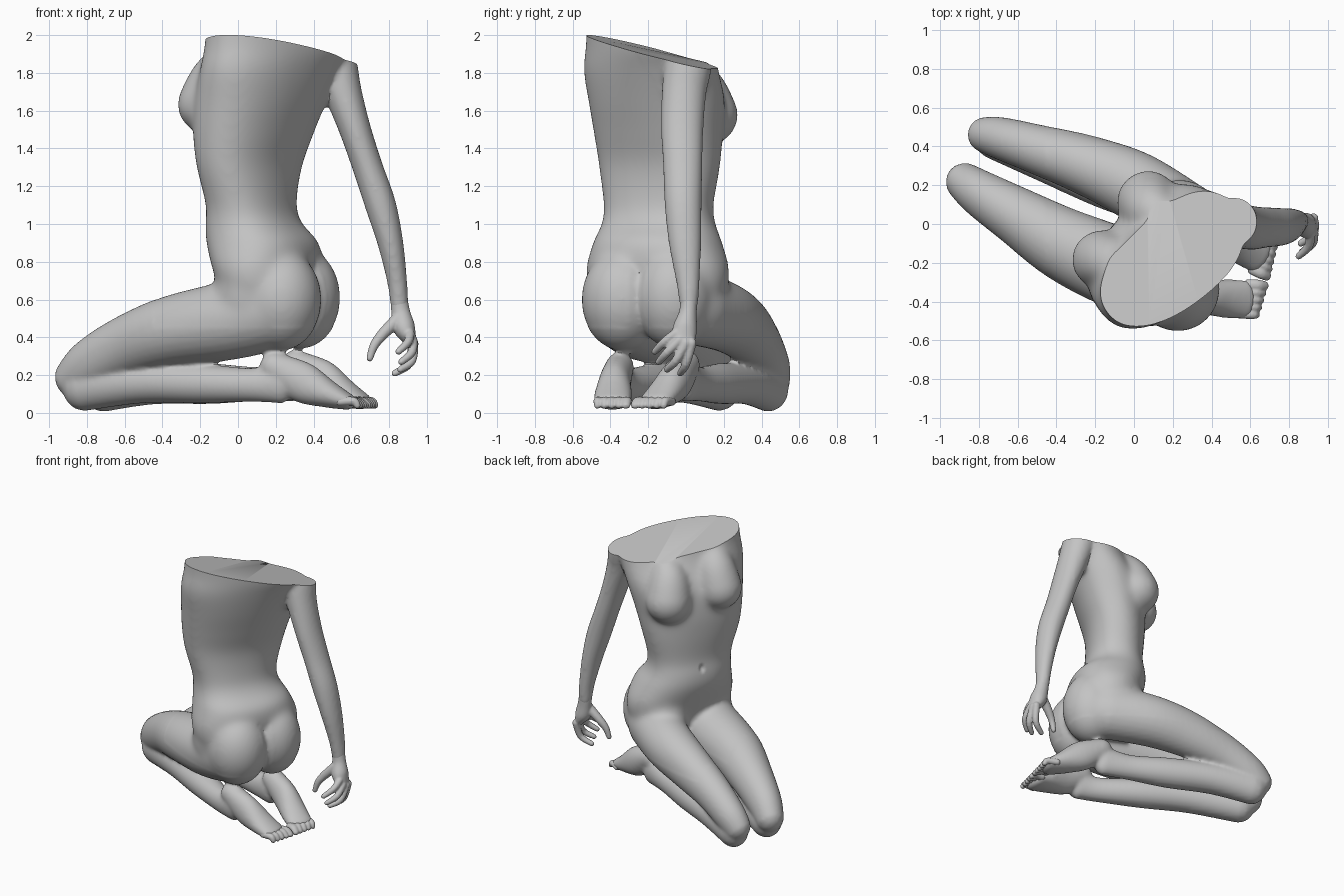
import bpy, bmesh, math
from mathutils import Vector, Matrix

if "Cube" in bpy.data.objects:
    bpy.data.objects.remove(bpy.data.objects["Cube"])

grey = bpy.data.materials.new("plain_grey")
grey.use_nodes = True
grey.diffuse_color = (0.55, 0.55, 0.55, 1)
grey.node_tree.nodes["Principled BSDF"].inputs["Base Color"].default_value = (0.55, 0.55, 0.55, 1)


def spline(pts, steps=5):
    """Catmull-Rom samples through tuples of any length."""
    p = [pts[0]] + list(pts) + [pts[-1]]
    out = []
    for i in range(1, len(p) - 2):
        for k in range(steps):
            t = k / steps
            out.append([0.5 * (2 * b + (c - a) * t + (2 * a - 5 * b + 4 * c - d) * t * t
                               + (3 * b - a - 3 * c + d) * t ** 3)
                        for a, b, c, d in zip(p[i - 1], p[i], p[i + 1], p[i + 2])])
    return out + [list(pts[-1])]


def loft(bm, rings, power=1.0, n=28):
    """Skin closed rings given as (centre, u, v)."""
    def pw(q):
        return math.copysign(abs(q) ** power, q)
    loops = []
    for c, u, v in rings:
        angles = [2 * math.pi * i / n for i in range(n)]
        loops.append([bm.verts.new(c + u * pw(math.cos(a)) + v * pw(math.sin(a))) for a in angles])
    for r, s in zip(loops, loops[1:]):
        for i in range(n):
            j = (i + 1) % n
            bm.faces.new((r[i], r[j], s[j], s[i]))
    bm.faces.new(loops[0][::-1])
    bm.faces.new(loops[-1])


def tube(bm, pts, hint=(0, 0, 1), n=28):
    """Round-ended limb through (x, y, z, side radius, other radius)."""
    s = spline(pts)
    cs = [Vector(q[:3]) for q in s]
    rings = []
    for i, q in enumerate(s):
        t = (cs[min(i + 1, len(s) - 1)] - cs[max(i - 1, 0)]).normalized()
        u = t.cross(Vector(hint)).normalized()
        v = u.cross(t).normalized()
        ring = [(cs[i], u * q[3], v * q[4])]
        if i in (0, len(s) - 1):
            sign = -1 if i == 0 else 1
            r = min(q[3], q[4])
            for a in (25, 50, 70, 84):
                k = math.cos(math.radians(a))
                ring.append((cs[i] + t * sign * r * math.sin(math.radians(a)), u * q[3] * k, v * q[4] * k))
            if i == 0:
                ring.reverse()
        rings += ring
    loft(bm, rings, n=n)


def ball(bm, centre, size):
    m = Matrix.Translation(centre) @ Matrix.Diagonal((*size, 1))
    bmesh.ops.create_uvsphere(bm, u_segments=32, v_segments=20, radius=1, matrix=m)


def finish(name, bm, voxel, smooth):
    """Fuse the overlapping pieces into one smooth skin."""
    bmesh.ops.recalc_face_normals(bm, faces=bm.faces[:])
    me = bpy.data.meshes.new(name)
    bm.to_mesh(me)
    bm.free()
    ob = bpy.data.objects.new(name, me)
    bpy.context.scene.collection.objects.link(ob)
    rm = ob.modifiers.new("fuse", 'REMESH')
    rm.mode = 'VOXEL'
    rm.voxel_size = voxel
    sm = ob.modifiers.new("soften", 'SMOOTH')
    sm.factor = 0.5
    sm.iterations = smooth
    bpy.context.view_layer.update()
    dg = bpy.context.evaluated_depsgraph_get()
    ob.data = bpy.data.meshes.new_from_object(ob.evaluated_get(dg))
    ob.modifiers.clear()
    ob.data.name = name
    ob.data.materials.clear()
    ob.data.materials.append(grey)
    return ob


def shade(ob):
    bpy.ops.object.select_all(action='DESELECT')
    ob.select_set(True)
    bpy.context.view_layer.objects.active = ob
    bpy.ops.object.shade_smooth_by_angle(angle=math.radians(42))


body = bmesh.new()

# Torso: x, y, z, half width, half depth, turn in degrees
torso = [(.15, -.15, .42, .22, .16, 65), (.17, -.15, .6, .36, .21, 66), (.16, -.15, .75, .395, .25, 65),
         (.13, -.15, .9, .35, .268, 63), (.085, -.145, 1.0, .312, .227, 62), (.07, -.145, 1.1, .308, .2, 60),
         (.06, -.14, 1.3, .355, .208, 54), (.08, -.145, 1.47, .385, .235, 50), (.12, -.155, 1.65, .415, .255, 47),
         (.175, -.185, 1.82, .44, .242, 42), (.22, -.187, 1.95, .452, .235, 37), (.23, -.187, 2.14, .452, .235, 37)]
rings = []
for x, y, z, a, b, turn in spline(torso):
    c, s = math.cos(math.radians(turn)), math.sin(math.radians(turn))
    rings.append((Vector((x, y, z)), Vector((c, s, 0)) * a, Vector((-s, c, 0)) * b))
loft(body, rings, power=0.88, n=48)

# Chest masses sloping down from the collar
tube(body, [(-.03, -.27, 1.93, .08, .08), (-.115, -.2, 1.78, .135, .13), (-.172, -.18, 1.63, .155, .15)], (1, -1, 0))
tube(body, [(.2, .0, 1.86, .07, .07), (.1, .07, 1.73, .135, .13), (.068, .118, 1.575, .165, .158)], (1, -1, 0))

# Seat and hip masses
ball(body, (.225, -.335, .6), (.218, .22, .27))
ball(body, (.335, -.065, .61), (.208, .208, .268))
ball(body, (.07, -.31, .63), (.2, .2, .24))
ball(body, (.18, .05, .64), (.2, .175, .24))

# Thighs, shins and feet
tube(body, [(.18, -.32, .55, .21, .22), (-.05, -.24, .49, .215, .21), (-.35, -.11, .435, .19, .187),
            (-.6, .04, .35, .15, .16), (-.78, .15, .255, .122, .138), (-.866, .212, .182, .102, .115)])
tube(body, [(.26, .04, .56, .18, .2), (0, .2, .51, .18, .185), (-.25, .305, .445, .155, .168),
            (-.5, .385, .35, .128, .14), (-.68, .44, .245, .11, .122), (-.758, .458, .175, .095, .108)])
tube(body, [(-.82, .18, .135, .11, .125), (-.5, .0, .16, .107, .108), (-.2, -.16, .155, .102, .104),
            (.08, -.31, .148, .078, .09), (.22, -.36, .16, .07, .112)])
tube(body, [(-.72, .44, .13, .105, .125), (-.45, .32, .155, .107, .11), (-.15, .18, .155, .102, .108),
            (.1, .07, .153, .078, .092), (.28, .0, .17, .07, .112)])
tube(body, [(.19, -.35, .245, .075, .08), (.34, -.375, .162, .085, .108), (.48, -.385, .098, .1, .073),
            (.58, -.39, .06, .1, .045)])
tube(body, [(.3, .0, .255, .075, .08), (.44, -.05, .175, .085, .108), (.56, -.115, .105, .095, .075),
            (.65, -.165, .062, .095, .045)])

# Right arm down to the wrist: radii are y then x
tube(body, [(.48, .03, 1.98, .12, .12), (.522, .01, 1.83, .125, .112), (.555, -.01, 1.7, .118, .1),
            (.62, -.02, 1.5, .112, .084), (.687, -.017, 1.3, .104, .08), (.755, -.015, 1.1, .098, .082),
            (.807, -.005, .9, .086, .068), (.842, .01, .7, .063, .053), (.855, .015, .57, .048, .047)], (1, 0, 0))

figure = finish("body", body, 0.013, 8)

bm = bmesh.new()
bm.from_mesh(figure.data)

# Extra softening over the trunk, leaving the arm and the cleft crisp
cleft, across = Vector((.28, -.2, 0)), Vector((.37, .93, 0))
trunk = []
for v in bm.verts:
    x, y, z = v.co
    in_cleft = x > .3 and z < .8 and abs((v.co - cleft).dot(across)) < .05
    if .45 < z < 2.05 and -.45 < x < (.48 if z > 1.2 else .62) and not in_cleft:
        trunk.append(v)
for _ in range(22):
    bmesh.ops.smooth_vert(bm, verts=trunk, factor=0.5, use_axis_x=True, use_axis_y=True, use_axis_z=True)

# Navel dent
facing, side = Vector((-.88, .47, 0)), Vector((.47, .88, 0))
middle = Vector((.085, -.145, 1.04))
for v in bm.verts:
    d = v.co - middle
    r = math.hypot(d.dot(side), d.z * 0.7)
    if r < 0.026 and d.dot(facing) > 0:
        v.co -= facing * 0.018 * (1 - r / 0.026)

# Flat cut across the shoulders
bmesh.ops.bisect_plane(bm, geom=bm.verts[:] + bm.edges[:] + bm.faces[:], dist=1e-5,
                       plane_co=(0, 0, 1.886), plane_no=(.069, .215, 1), clear_outer=True)
rim = [e for e in bm.edges if e.is_boundary]
bmesh.ops.holes_fill(bm, edges=rim, sides=0)
bmesh.ops.recalc_face_normals(bm, faces=bm.faces[:])
bm.to_mesh(figure.data)
bm.free()
shade(figure)

# Right hand: palm, four curled fingers and thumb
hand = bmesh.new()
tube(hand, [(.853, .015, .6, .045, .045), (.862, .01, .53, .047, .05), (.88, -.005, .45, .064, .058),
            (.912, -.015, .385, .062, .035)], (1, 0, 0))
fingers = [[(.91, -.055, .42), (.9, -.115, .375), (.85, -.165, .325)],
           [(.925, -.035, .385), (.92, -.1, .32), (.865, -.145, .27)],
           [(.93, .0, .37), (.92, -.055, .275), (.86, -.1, .23)],
           [(.925, .03, .37), (.905, .0, .26), (.83, -.03, .21)]]
for joints in fingers:
    tube(hand, [(*p, r, r) for p, r in zip(joints, (.026, .023, .018))], (.3, .9, .1), n=14)
tube(hand, [(.85, -.01, .5, .036, .036), (.765, -.03, .415, .03, .03), (.72, -.045, .355, .024, .024),
            (.698, -.052, .29, .018, .018)], (0, 1, 0), n=14)
shade(finish("right_hand", hand, 0.007, 2))

# Toes: five per foot, fanned from the little toe to the big toe on the inner side
for name, root, yaw, inner in (("left_toes", (.585, -.39), -3, 1), ("right_toes", (.645, -.163), -27, -1)):
    toes = bmesh.new()
    c, s = math.cos(math.radians(yaw)), math.sin(math.radians(yaw))
    for i in range(5):
        off = inner * (-.076 + i * .038)
        start, reach = -.01 * (4 - i), .05 + .009 * i
        big = 1.3 if i == 4 else 1.0
        path = []
        for along, z, r in ((start, .06, .024), (reach * .6, .062, .023), (reach, .04, .019)):
            path.append((root[0] + c * along - s * off, root[1] + s * along + c * off, z, r * big, r))
        tube(toes, path, n=14)
    shade(finish(name, toes, 0.007, 2))
